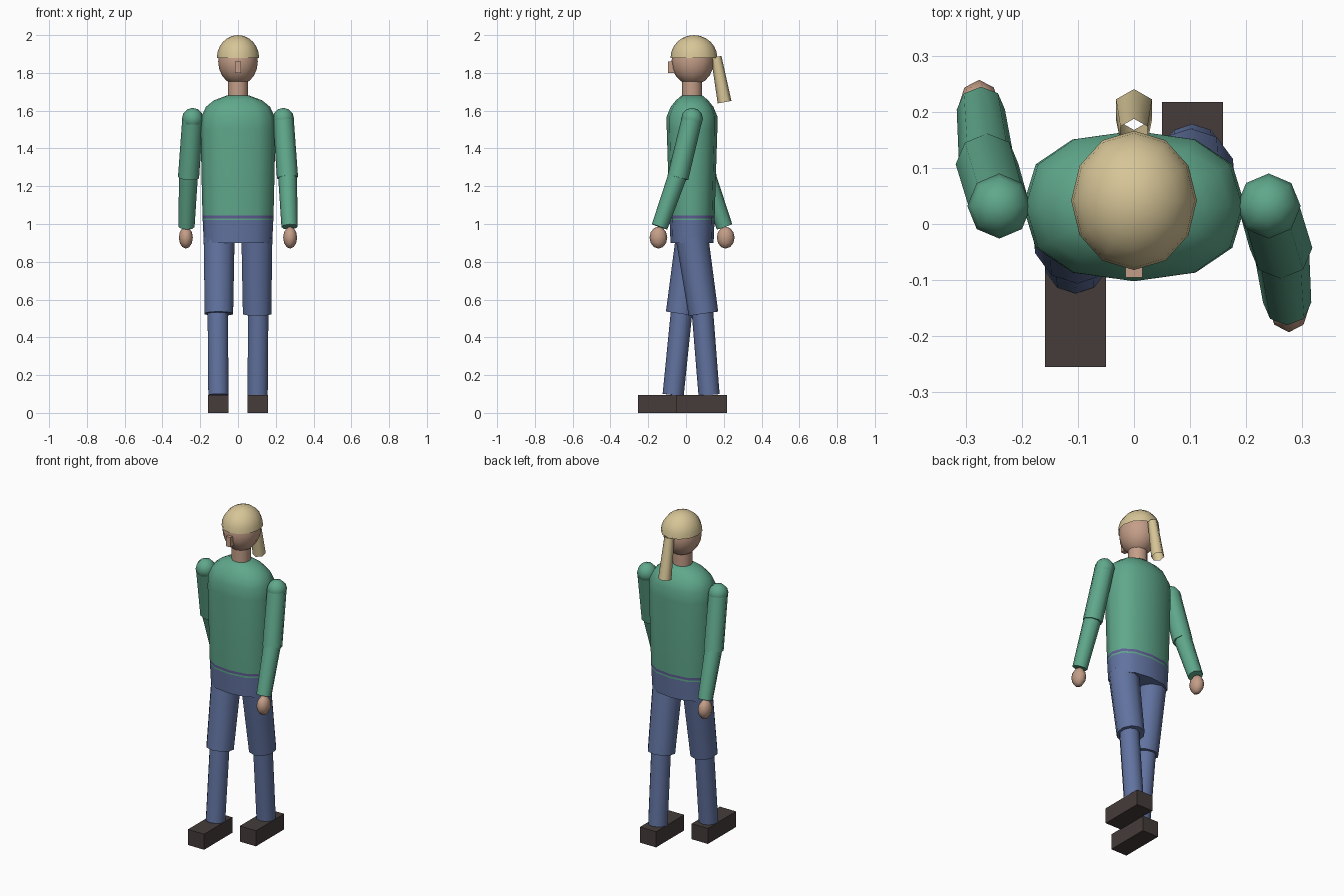
import bpy, bmesh, math
from mathutils import Vector, Matrix

if "Cube" in bpy.data.objects:
    bpy.data.objects.remove(bpy.data.objects["Cube"], do_unlink=True)


def material(name, rgb):
    m = bpy.data.materials.new(name)
    m.use_nodes = True
    col = (*rgb, 1)
    m.diffuse_color = col
    bsdf = next(n for n in m.node_tree.nodes if n.type == "BSDF_PRINCIPLED")
    bsdf.inputs["Base Color"].default_value = col
    bsdf.inputs["Roughness"].default_value = 0.8
    return m


GREEN = material("green_sweater", (0.115, 0.39, 0.26))
BLUE = material("blue_trousers", (0.12, 0.17, 0.35))
PURPLE = material("purple_stripe", (0.115, 0.11, 0.30))
SKIN = material("skin", (0.55, 0.34, 0.245))
BLOND = material("blond_hair", (0.68, 0.56, 0.31))
BROWN = material("dark_shoe", (0.058, 0.045, 0.042))

MID = 0.032  # depth of the body axis
parts = []


def finish(name, bm, *mats):
    bmesh.ops.recalc_face_normals(bm, faces=bm.faces)
    me = bpy.data.meshes.new(name)
    bm.to_mesh(me)
    bm.free()
    for m in mats:
        me.materials.append(m)
    ob = bpy.data.objects.new(name, me)
    bpy.context.collection.objects.link(ob)
    parts.append(ob)
    return ob


def box(name, lo, hi, mat):
    bm = bmesh.new()
    bmesh.ops.create_cube(bm, size=1)
    for v in bm.verts:
        v.co = [l + (c + 0.5) * (h - l) for c, l, h in zip(v.co, lo, hi)]
    finish(name, bm, mat)


def ball(name, centre, radii, sides, rows, mat, cut=None):
    bm = bmesh.new()
    bmesh.ops.create_uvsphere(bm, u_segments=sides, v_segments=rows, radius=1)
    if cut is not None:
        low = [v for v in bm.verts if v.co.z < cut]
        bmesh.ops.delete(bm, geom=low, context="VERTS")
    bm.transform(Matrix.Translation(centre) @ Matrix.Diagonal((*radii, 1)))
    finish(name, bm, mat)


def limb(name, a, b, ra, rb, sides, mat, capped=True, spin=0.0):
    """Tapered cylinder from point a to point b."""
    a, b = Vector(a), Vector(b)
    d = b - a
    bm = bmesh.new()
    bmesh.ops.create_cone(bm, cap_ends=capped, segments=sides, radius1=ra,
                          radius2=rb, depth=d.length)
    # keep the cross-section upright by tilting from the downward axis
    tilt = Vector((0, 0, -1)).rotation_difference(d).to_matrix().to_4x4()
    flip = Matrix.Rotation(math.pi, 4, "X")
    bm.transform(Matrix.Translation((a + b) / 2) @ tilt @ flip
                 @ Matrix.Rotation(spin, 4, "Z"))
    finish(name, bm, mat)


def loft(name, rings, *mats, sides=12, power=0.85):
    """Stacked rounded rings given as (z, half width, half depth)."""
    def bulge(t):
        return math.copysign(abs(t) ** power, t) if abs(t) > 1e-6 else 0
    bm = bmesh.new()
    loops = []
    for z, rx, ry in rings:
        angles = [math.tau * i / sides for i in range(sides)]
        loops.append([bm.verts.new((rx * bulge(math.cos(t)),
                                    MID + ry * bulge(math.sin(t)), z))
                      for t in angles])
    for lo, up in zip(loops, loops[1:]):
        for i in range(sides):
            j = (i + 1) % sides
            bm.faces.new((lo[i], lo[j], up[j], up[i]))
    bm.faces.new(loops[0])
    bm.faces.new(loops[-1])
    return finish(name, bm, *mats)


# Sweater body with a thin stripe near the hem
sweater = loft("sweater", [
    (1.02, .187, .119), (1.03, .187, .119), (1.045, .188, .12),
    (1.25, .193, .126), (1.5, .198, .134), (1.57, .193, .134),
    (1.62, .17, .113), (1.655, .127, .085), (1.68, .06, .055)],
    GREEN, PURPLE)
for f in sweater.data.polygons:
    if 1.031 < f.center.z < 1.044:
        f.material_index = 1

# Hips
loft("hips", [(.9, .181, .114), (1.02, .187, .119)], BLUE)

# Head, neck and nose
limb("neck", (0, MID, 1.78), (0, MID, 1.64), .054, .054, 12, SKIN)
ball("head", (0, .035, 1.86), (.105, .112, .125), 12, 10, SKIN)
box("nose", (-.015, -.095, 1.80), (.015, -.04, 1.86), SKIN)

# Hair cap and open ponytail tube
ball("hair_cap", (0, .042, 1.88), (.112, .124, .12), 12, 12, BLOND, cut=-.01)
limb("ponytail", (0, .16, 1.885), (0, .204, 1.645), .028, .037, 6, BLOND,
     capped=False)

# Arms and legs in mid stride: opposite sides swing opposite ways
for s, side in ((1, "left"), (-1, "right")):
    shoulder = (s * .24, MID, 1.557)
    elbow = (s * .262, MID - s * .075, 1.245)
    wrist = (s * .273, MID - s * .172, .985)
    ball(side + "_shoulder", shoulder, (.057, .058, .058), 8, 6, GREEN)
    limb(side + "_upper_arm", shoulder, elbow, .055, .056, 8, GREEN)
    limb(side + "_forearm", (elbow[0], elbow[1], 1.26), wrist, .05, .043, 8, GREEN)
    ball(side + "_hand", (s * .276, MID - s * .178, .928),
         (.037, .047, .058), 8, 6, SKIN)

    hip = (s * .1, MID, .93)
    knee = (s * .101, MID + s * .06, .525)
    ankle = (s * .104, .027 + s * .095, .095)
    limb(side + "_thigh", hip, knee, .086, .079, 10, BLUE)
    limb(side + "_shin", (s * .107, MID + s * .053, .56), ankle,
         .057, .056, 10, BLUE)
    back = .217 if s > 0 else .016
    xs = sorted((s * .05, s * .159))
    box(side + "_shoe", (xs[0], back - .271, 0), (xs[1], back, .095), BROWN)

# Smooth shading with crisp rims
bpy.ops.object.select_all(action="DESELECT")
for ob in parts:
    ob.select_set(True)
bpy.context.view_layer.objects.active = parts[0]
bpy.ops.object.shade_smooth_by_angle(angle=math.radians(62))
